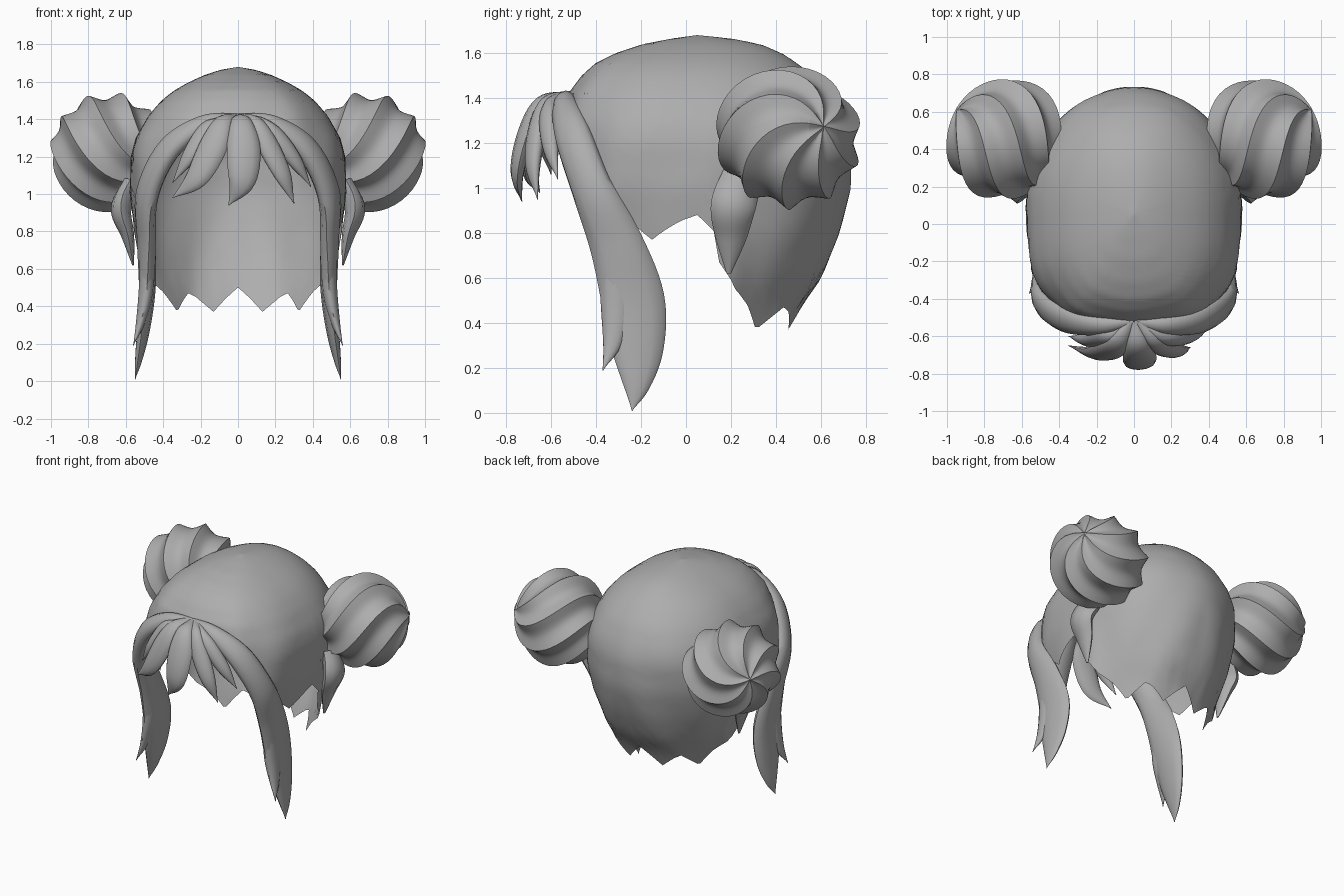
import bpy, math
from mathutils import Vector

if "Cube" in bpy.data.objects:
    bpy.data.objects.remove(bpy.data.objects["Cube"])

grey = bpy.data.materials.new("hair_grey")
grey.use_nodes = True
colour = (0.42, 0.42, 0.42, 1)
grey.diffuse_color = colour
grey.node_tree.nodes["Principled BSDF"].inputs["Base Color"].default_value = colour


def lerp(table, t):
    """Piecewise linear lookup in rows of (key, value, ...)."""
    for a, b in zip(table, table[1:]):
        if t <= b[0]:
            f = max(0, (t - a[0]) / (b[0] - a[0]))
            return [p + (q - p) * f for p, q in zip(a[1:], b[1:])]
    return list(table[-1][1:])


def grid_object(name, rows, caps=False, angle=50):
    """Skin equal-length closed rings of points."""
    n = len(rows[0])
    verts = [p for row in rows for p in row]
    faces = []
    for i in range(len(rows) - 1):
        for j in range(n):
            k = (j + 1) % n
            faces.append((i * n + j, (i + 1) * n + j, (i + 1) * n + k, i * n + k))
    if caps:
        faces += [tuple(range(n)), tuple(reversed(range(len(verts) - n, len(verts))))]
    mesh = bpy.data.meshes.new(name)
    mesh.from_pydata(verts, [], faces)
    mesh.validate()
    mesh.materials.append(grey)
    ob = bpy.data.objects.new(name, mesh)
    bpy.context.collection.objects.link(ob)
    bpy.ops.object.select_all(action='DESELECT')
    ob.select_set(True)
    bpy.context.view_layer.objects.active = ob
    bpy.ops.object.mode_set(mode='EDIT')
    bpy.ops.mesh.select_all(action='SELECT')
    bpy.ops.mesh.remove_doubles(threshold=0.0005)
    bpy.ops.mesh.normals_make_consistent(inside=False)
    bpy.ops.object.mode_set(mode='OBJECT')
    bpy.ops.object.shade_smooth_by_angle(angle=math.radians(angle))
    return ob


def mirrored(ob, name):
    """Copy a left part to the right side."""
    twin = ob.copy()
    twin.data = ob.data.copy()
    twin.name = name
    for v in twin.data.vertices:
        v.co.x *= -1
    twin.data.flip_normals()
    bpy.context.collection.objects.link(twin)


# Scalp shell: (height, half width, front y, back y)
shell = [(0.35, 0.40, -0.40, 0.47), (0.5, 0.45, -0.44, 0.53), (0.6, 0.48, -0.46, 0.61),
         (0.8, 0.54, -0.51, 0.685), (1.0, 0.575, -0.55, 0.73), (1.2, 0.575, -0.56, 0.73),
         (1.3, 0.55, -0.55, 0.70), (1.42, 0.48, -0.52, 0.635), (1.5, 0.41, -0.46, 0.56),
         (1.555, 0.34, -0.40, 0.495), (1.6, 0.26, -0.31, 0.425), (1.64, 0.17, -0.19, 0.33),
         (1.665, 0.09, -0.06, 0.2), (1.68, 0.0, 0.05, 0.05)]
# Ragged hem: (degrees from the front, height)
hem = [(0, 1.42), (30, 1.34), (48, 1.12), (60, 0.88), (66, 0.84), (75, 0.77), (90, 0.88),
       (96, 0.81), (99, 0.67), (108, 0.55), (117, 0.48), (127, 0.37), (144, 0.47),
       (150, 0.45), (162, 0.37), (180, 0.5)]
ROWS, COLS = 28, 120
rows = []
for i in range(ROWS + 1):
    s = i / ROWS
    row = []
    for j in range(COLS):
        deg = 360 * j / COLS
        a = math.radians(deg)
        turn = min(deg, 360 - deg)
        low = lerp(hem, turn)[0]
        z = low + (1.68 - low) * (1 - s ** 1.9)
        w, front, back = lerp(shell, z)
        c, sn = math.cos(a), math.sin(a)
        power = 0.75 if c > 0 else 0.96
        # Combed folds, and a flare in the hem behind the ear
        fold = 1 + 0.012 * math.sin(9 * abs(a - math.pi) + 7 * z) * s * s
        flare = 1 + 0.35 * max(0, 0.95 - z) * math.exp(-((turn - 102) / 9) ** 2)
        x = w * math.copysign(abs(sn) ** power, sn) * fold * flare
        y = 0.05 + (front - 0.05 if c > 0 else back - 0.05) * abs(c) ** power * fold
        row.append((x, y, z))
    rows.append(row)
grid_object("scalp_hair", rows, angle=60)


def spline(points, steps=6):
    """Catmull-Rom through rows of (x, y, z, half width, half thickness)."""
    pts = [Vector(p) for p in points]
    pts = [2 * pts[0] - pts[1]] + pts + [2 * pts[-1] - pts[-2]]
    out = []
    for a, b, c, d in zip(pts, pts[1:], pts[2:], pts[3:]):
        for k in range(steps):
            t = k / steps
            out.append(0.5 * (2 * b + (c - a) * t + (2 * a - 5 * b + 4 * c - d) * t * t
                              + (3 * b - a - 3 * c + d) * t ** 3))
    return out + [pts[-2]]


def strand(name, points, centre=(0, 0, 1), sides=12):
    """Flattened tapering lock whose broad face points away from centre."""
    path = spline(points)
    centre = Vector(centre)
    rows = []
    for i, p in enumerate(path):
        tangent = (path[min(i + 1, len(path) - 1)] - path[max(i - 1, 0)]).to_3d().normalized()
        pos = p.to_3d()
        out = pos - centre
        out.z = max(out.z, 0)
        across = tangent.cross(out).normalized()
        out = across.cross(tangent).normalized()
        row = []
        for k in range(sides):
            a = 2 * math.pi * k / sides
            row.append(pos + across * math.cos(a) * max(p[3], 0.002)
                       + out * math.sin(a) * max(p[4], 0.002))
        rows.append(row)
    return grid_object(name, rows, caps=True)


# Long side locks with a forked tip
lock = strand("left_side_lock", [
    (0.0, -0.52, 1.41, 0.02, 0.02), (0.18, -0.54, 1.375, 0.055, 0.045),
    (0.37, -0.505, 1.24, 0.085, 0.055), (0.485, -0.42, 1.0, 0.095, 0.055),
    (0.49, -0.31, 0.75, 0.12, 0.05), (0.485, -0.235, 0.5, 0.14, 0.045),
    (0.505, -0.215, 0.28, 0.115, 0.035), (0.53, -0.22, 0.12, 0.06, 0.02),
    (0.55, -0.24, 0.01, 0, 0)], centre=(0, -0.25, 1))
mirrored(lock, "right_side_lock")
fork = strand("left_lock_fork", [
    (0.49, -0.33, 0.75, 0.06, 0.03), (0.49, -0.31, 0.5, 0.07, 0.04),
    (0.52, -0.325, 0.32, 0.045, 0.025), (0.56, -0.37, 0.19, 0, 0)], centre=(0, -0.28, 1))
mirrored(fork, "right_lock_fork")

# Fringe: (name, middle, lower, tip, half width)
fringe = [("middle", (0.03, -0.71, 1.24), (0.02, -0.75, 1.07), (-0.05, -0.73, 0.94), 0.09),
          ("right_inner", (-0.13, -0.67, 1.26), (-0.22, -0.69, 1.09), (-0.35, -0.65, 0.98), 0.08),
          ("right_outer", (-0.17, -0.60, 1.33), (-0.26, -0.62, 1.20), (-0.35, -0.60, 1.06), 0.055),
          ("left_inner", (0.16, -0.66, 1.26), (0.24, -0.68, 1.10), (0.30, -0.66, 0.95), 0.06),
          ("left_outer", (0.21, -0.61, 1.30), (0.31, -0.60, 1.17), (0.39, -0.57, 1.04), 0.05)]
for name, mid, low, tip, w in fringe:
    strand(name + "_fringe", [
        (mid[0] * 0.1, -0.52, 1.41, 0.025, 0.02),
        (mid[0] * 0.6, mid[1] * 0.5 - 0.285, 1.375, w * 0.7, 0.035),
        (*mid, w, 0.04), (*low, w * 0.8, 0.03), (*tip, 0, 0)], centre=(0, -0.1, 1.0))

# Twisted hair buns: columns follow the spiral ridges
axis = Vector((0.8, 0.5, 0.15)).normalized()
side = axis.cross(Vector((0, 0, 1))).normalized()
up = side.cross(axis)
middle = Vector((0.69, 0.455, 1.225))
rows = []
for i in range(29):
    th = math.pi * i / 28
    twist = 0.9 * th + 0.6 * math.exp(-2 * th)
    row = []
    for j in range(72):
        ridge = 2 * math.pi * j / 72
        ph = ridge - twist
        wave = abs(math.sin(4 * ridge))
        r = 0.33 - 0.045 * wave * math.sin(th) ** 0.7 + 0.008 * math.sin(2 * ph + 1)
        ring = (side * math.cos(ph) + up * math.sin(ph)) * math.sin(th)
        row.append(middle + (ring + axis * math.cos(th) * 0.92) * r)
    rows.append(row)
bun = grid_object("left_bun", rows, angle=60)
mirrored(bun, "right_bun")

# Broad flared tufts below the buns
tuft = strand("left_tuft", [
    (0.57, 0.25, 1.05, 0.09, 0.05), (0.625, 0.21, 0.92, 0.10, 0.055),
    (0.59, 0.20, 0.78, 0.07, 0.035), (0.56, 0.19, 0.62, 0.01, 0.005)], centre=(0, 0.2, 1), sides=8)
mirrored(tuft, "right_tuft")
